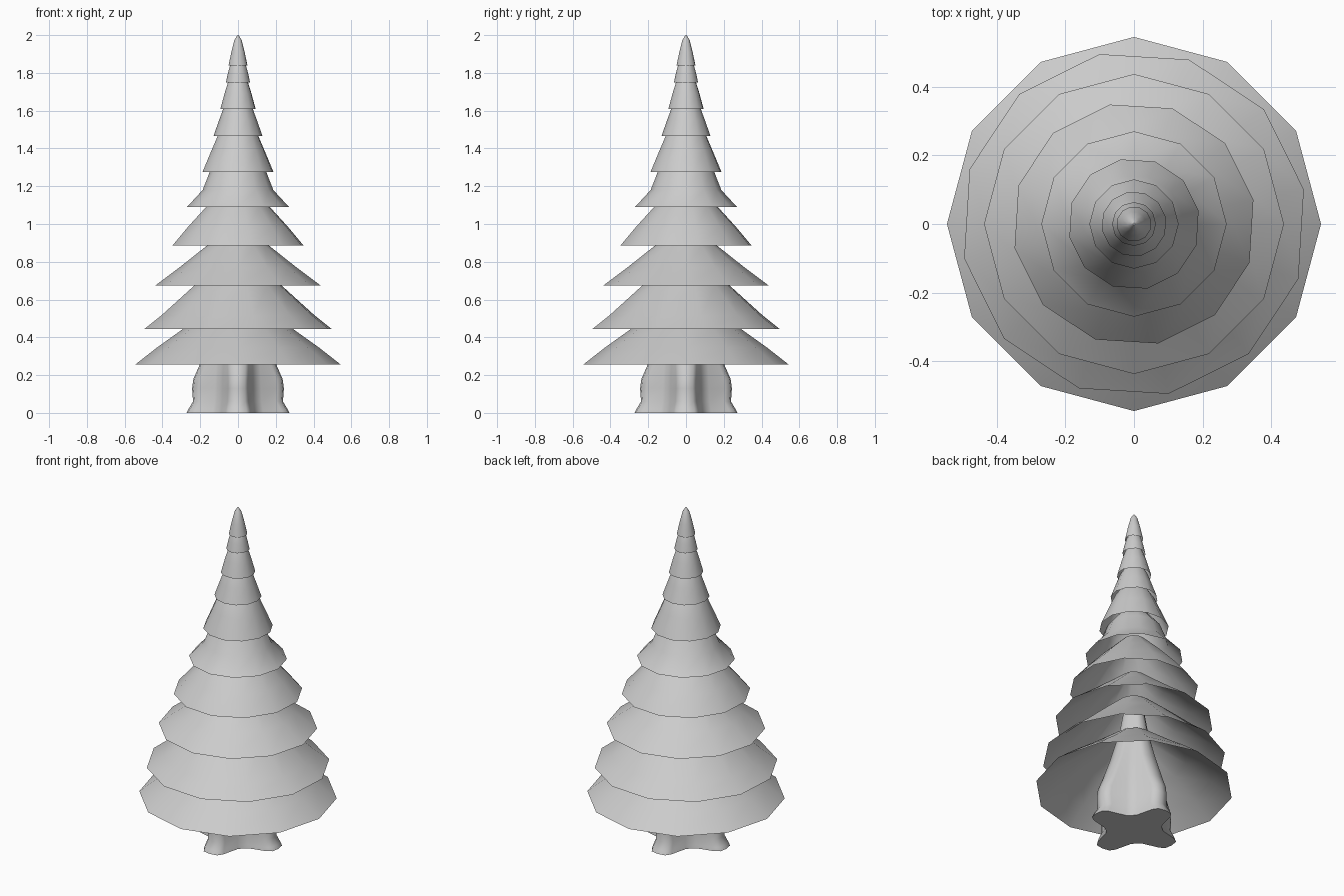
import bpy, bmesh, math

if "Cube" in bpy.data.objects:
    bpy.data.objects.remove(bpy.data.objects["Cube"])


def make_object(name, rings, cap_bottom=False, cap_top=False):
    """Bridge a stack of equal-length point rings into a smooth shell."""
    bm = bmesh.new()
    loops = [[bm.verts.new(p) for p in ring] for ring in rings]
    n = len(loops[0])
    for a, b in zip(loops, loops[1:]):
        for i in range(n):
            j = (i + 1) % n
            bm.faces.new((a[i], a[j], b[j], b[i])).smooth = True
    if cap_bottom:
        bm.faces.new(loops[0][::-1])
    if cap_top:
        bm.faces.new(loops[-1])
    mesh = bpy.data.meshes.new(name)
    bm.to_mesh(mesh)
    bm.free()
    obj = bpy.data.objects.new(name, mesh)
    bpy.context.collection.objects.link(obj)
    return obj


def circle(r, z, turn, n=12):
    return [(r * math.cos(turn + math.tau * i / n),
             r * math.sin(turn + math.tau * i / n), z) for i in range(n)]


# Branch tiers: flared open skirts, each (radius, height) from rim up,
# continuing inside the tier above
tiers = [
    [(0.545, 0.255), (0.43, 0.345), (0.29, 0.445), (0.10, 0.59)],
    [(0.505, 0.445), (0.415, 0.515), (0.235, 0.675), (0.09, 0.80)],
    [(0.437, 0.675), (0.31, 0.77), (0.165, 0.885), (0.06, 0.97)],
    [(0.355, 0.885), (0.27, 0.985), (0.172, 1.09), (0.06, 1.20)],
    [(0.27, 1.09), (0.187, 1.18), (0.15, 1.275), (0.07, 1.37)],
    [(0.192, 1.275), (0.143, 1.39), (0.11, 1.465), (0.06, 1.54)],
    [(0.13, 1.465), (0.10, 1.55), (0.078, 1.61), (0.04, 1.68)],
    [(0.095, 1.61), (0.073, 1.69), (0.054, 1.75), (0.03, 1.80)],
    [(0.064, 1.75), (0.053, 1.80), (0.042, 1.84), (0.02, 1.89)],
    [(0.051, 1.84), (0.036, 1.91), (0.019, 1.975), (0.003, 2.0)],
]
for k, profile in enumerate(tiers):
    turn = math.radians(11.5) if k % 2 else 0.0
    make_object(f"branch_tier_{k + 1}",
                [circle(r, z, turn) for r, z in profile],
                cap_top=(k == len(tiers) - 1))


# Trunk: four rounded root lobes along the axes, tapering upward
def lobed(z, tip, half, valley):
    side = [(tip, 0), (tip * 0.97, half * 0.7), (tip * 0.86, half),
            (valley * 0.86, valley * 0.58), (valley * 0.707, valley * 0.707),
            (valley * 0.58, valley * 0.86), (half, tip * 0.86),
            (half * 0.7, tip * 0.97)]
    pts = []
    for q in range(4):
        c, s = round(math.cos(q * math.pi / 2)), round(math.sin(q * math.pi / 2))
        pts += [(x * c - y * s, x * s + y * c, z) for x, y in side]
    return pts


trunk_levels = [
    (0.0, 0.272, 0.065, 0.155), (0.02, 0.262, 0.063, 0.152),
    (0.06, 0.238, 0.055, 0.145), (0.13, 0.243, 0.052, 0.142),
    (0.18, 0.236, 0.052, 0.140), (0.25, 0.205, 0.055, 0.135),
    (0.40, 0.145, 0.055, 0.115), (0.60, 0.085, 0.035, 0.078),
    (0.74, 0.06, 0.025, 0.055),
]
make_object("trunk", [lobed(*level) for level in trunk_levels],
            cap_bottom=True, cap_top=True)
